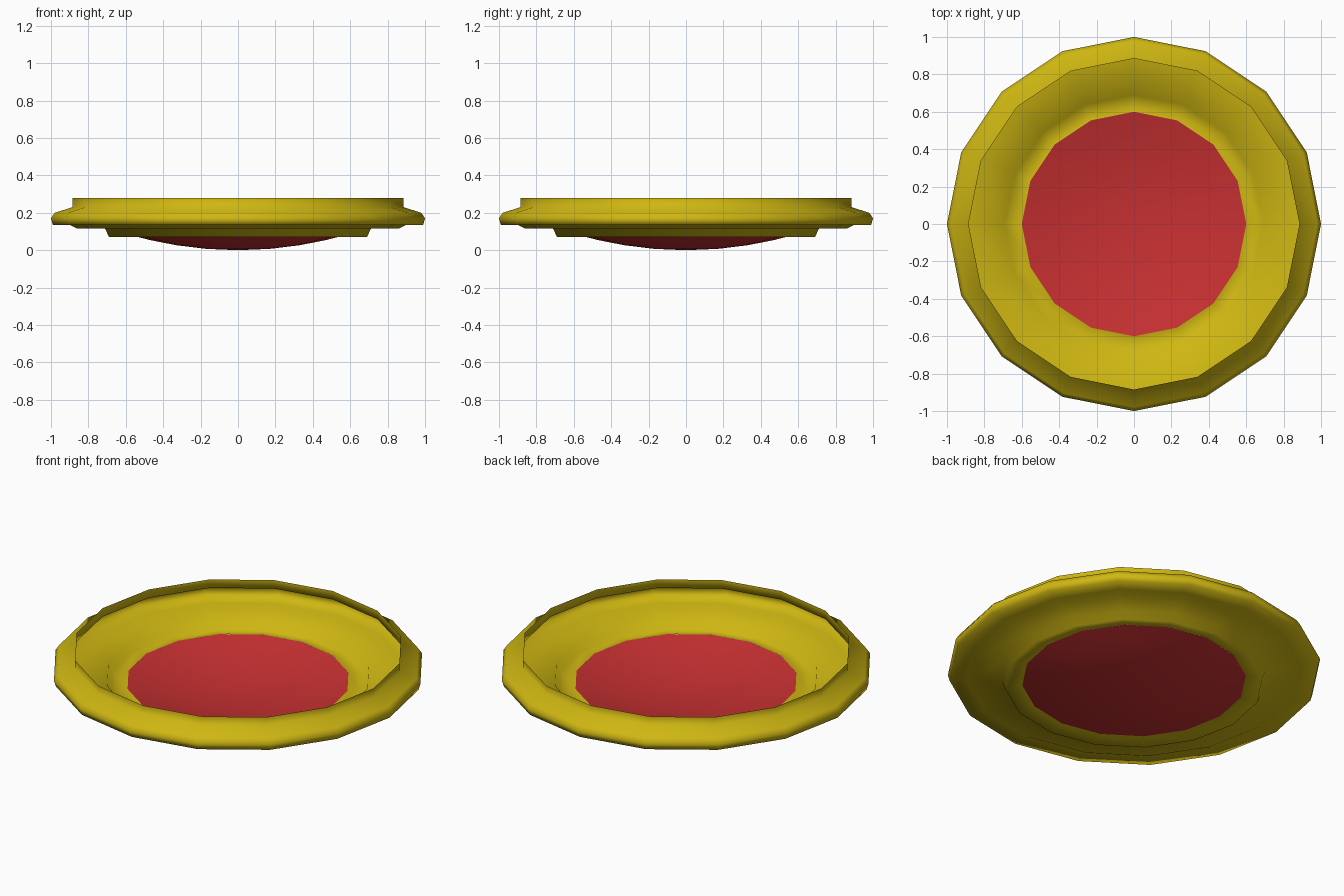
import bpy
import bmesh
from math import cos, sin, tau

SIDES = 16

cube = bpy.data.objects.get("Cube")
if cube:
    bpy.data.objects.remove(cube, do_unlink=True)


def make_material(name, color):
    mat = bpy.data.materials.new(name)
    mat.use_nodes = True
    mat.diffuse_color = color
    mat.node_tree.nodes["Principled BSDF"].inputs["Base Color"].default_value = color
    return mat


def lathe(name, profile, mat):
    """Spin a (radius, height) profile, from top to bottom, into a smooth sheet."""
    bm = bmesh.new()
    rings = []
    for r, z in profile:
        if r == 0:
            rings.append([bm.verts.new((0, 0, z))] * SIDES)
        else:
            angles = [tau * i / SIDES for i in range(SIDES)]
            rings.append([bm.verts.new((r * cos(a), r * sin(a), z)) for a in angles])
    for upper, lower in zip(rings, rings[1:]):
        for i in range(SIDES):
            j = (i + 1) % SIDES
            corners = [upper[i], lower[i], lower[j], upper[j]]
            face = bm.faces.new(list(dict.fromkeys(corners)))
            face.smooth = True
    mesh = bpy.data.meshes.new(name)
    bm.to_mesh(mesh)
    bm.free()
    mesh.materials.append(mat)
    obj = bpy.data.objects.new(name, mesh)
    bpy.context.collection.objects.link(obj)
    return obj


yellow = make_material("mustard_yellow", (0.62, 0.47, 0.006, 1))
red = make_material("crimson_red", (0.58, 0.03, 0.032, 1))

# Upright collar, bulging flange, ledge, step and inner lip in one thin sheet
lathe("dish_rim", [
    (0.885, 0.28), (0.885, 0.23),
    (0.98, 0.20), (1.0, 0.17), (0.99, 0.135),
    (0.90, 0.135), (0.86, 0.115),
    (0.71, 0.115), (0.69, 0.07), (0.60, 0.088),
], yellow)

# Shallow bowl closing the bottom
lathe("dish_bowl", [(r, 0.244 * r * r) for r in (0.6, 0.47, 0.33, 0.17, 0)], red)
